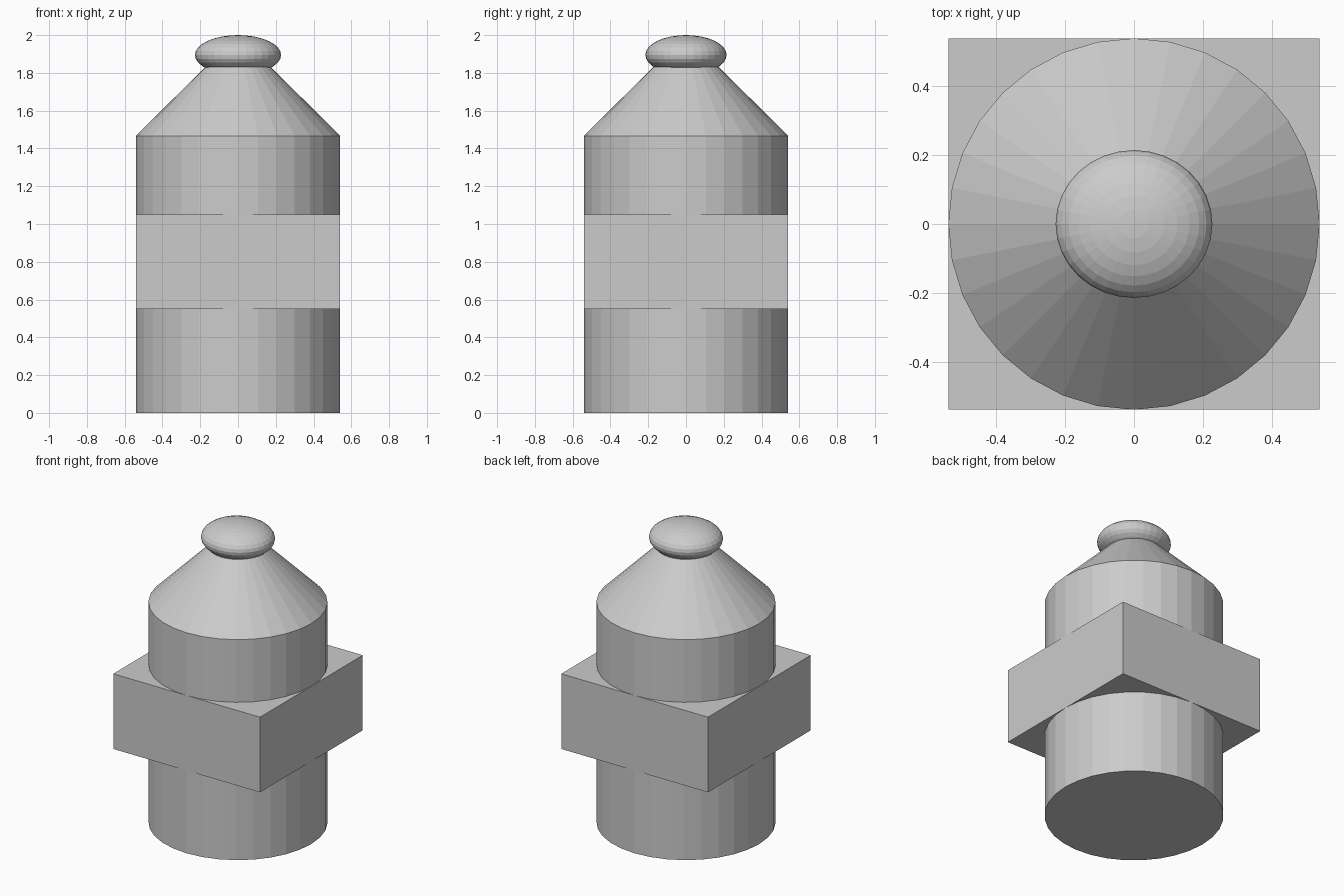
import bpy

if "Cube" in bpy.data.objects:
    bpy.data.objects.remove(bpy.data.objects["Cube"])

R = 0.54  # body radius, also half the width of the square block


def turned(name, r_bottom, r_top, z0, z1):
    """32-sided cylinder or truncated cone between two heights."""
    bpy.ops.mesh.primitive_cone_add(vertices=32, radius1=r_bottom, radius2=r_top,
                                    depth=z1 - z0, location=(0, 0, (z0 + z1) / 2))
    bpy.context.object.name = name


# Main body and tapered shoulder
turned("body", R, R, 0, 1.467)
turned("shoulder", R, 0.175, 1.467, 1.83)

# Square block around the body
bpy.ops.mesh.primitive_cube_add(size=1, location=(0, 0, 0.80))
block = bpy.context.object
block.name = "square_collar"
block.scale = (2 * R, 2 * R, 0.50)

# Flattened knob on top, slightly wider in x than in y
bpy.ops.mesh.primitive_uv_sphere_add(segments=32, ring_count=16, radius=1,
                                     location=(0, 0, 1.895))
knob = bpy.context.object
knob.name = "knob"
knob.scale = (0.228, 0.215, 0.105)
